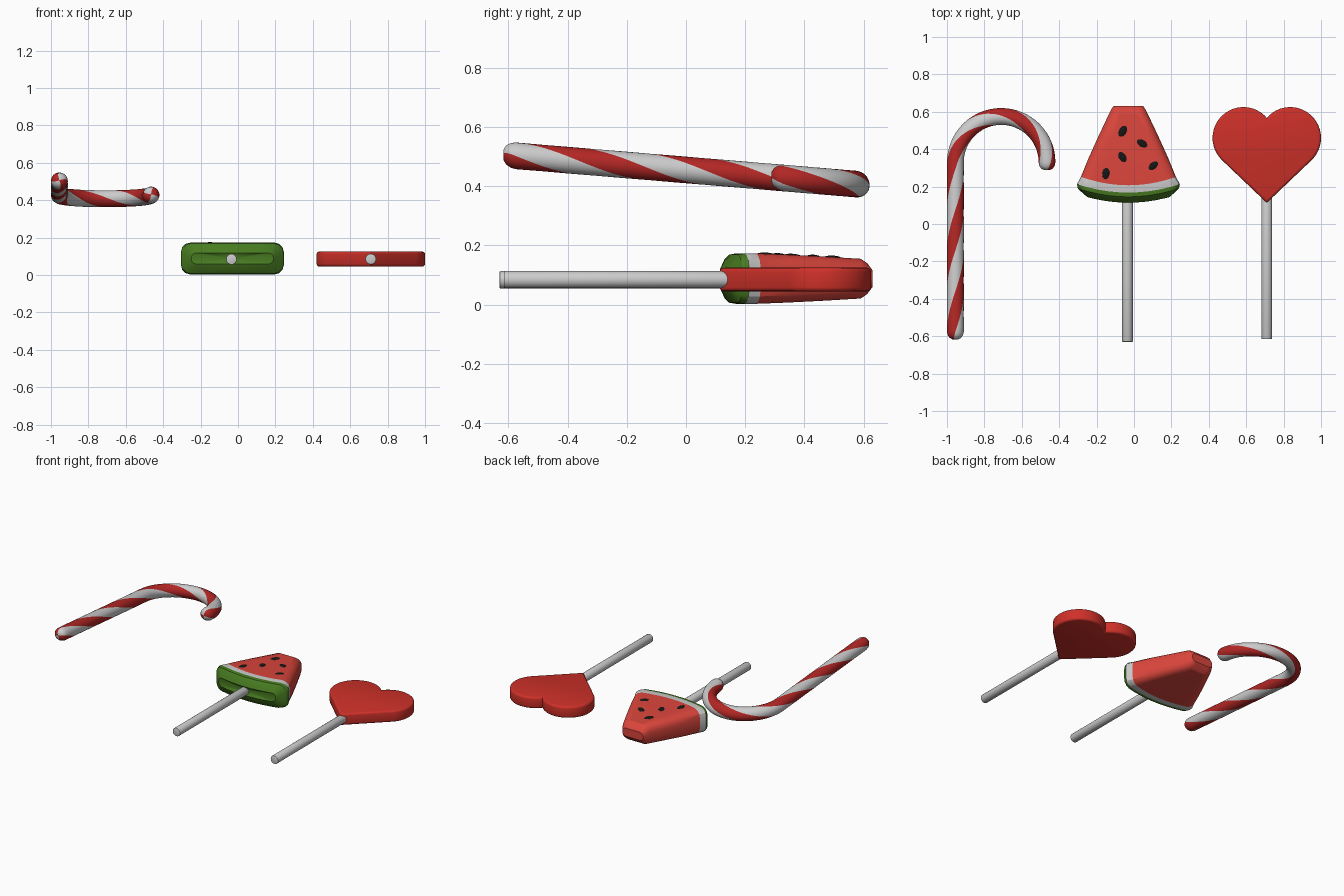
import bpy, bmesh
from math import sin, cos, pi, radians, sqrt
from mathutils import Vector

if "Cube" in bpy.data.objects:
    bpy.data.objects.remove(bpy.data.objects["Cube"])


def material(name, rgb):
    m = bpy.data.materials.new(name)
    m.diffuse_color = (*rgb, 1)
    m.use_nodes = True
    m.node_tree.nodes["Principled BSDF"].inputs["Base Color"].default_value = m.diffuse_color
    return m


RED = material("candy_red", (0.62, 0.03, 0.022))
STRIPE = material("stripe_red", (0.45, 0.02, 0.018))
FLESH = material("melon_red", (0.7, 0.06, 0.045))
GREEN = material("rind_green", (0.065, 0.2, 0.015))
WHITE = material("white", (0.62, 0.62, 0.62))
BLACK = material("seed_black", (0.008, 0.008, 0.008))


def finish(bm, name, mats, angle=35):
    bmesh.ops.recalc_face_normals(bm, faces=bm.faces[:])
    me = bpy.data.meshes.new(name)
    bm.to_mesh(me)
    bm.free()
    ob = bpy.data.objects.new(name, me)
    bpy.context.collection.objects.link(ob)
    for m in mats:
        me.materials.append(m)
    smooth(ob, angle)
    return ob


def smooth(ob, angle):
    bpy.ops.object.select_all(action='DESELECT')
    ob.select_set(True)
    bpy.context.view_layer.objects.active = ob
    bpy.ops.object.shade_smooth_by_angle(angle=radians(angle))


def loft(bm, rings, mat_of):
    """Skin closed rings; both ends are fanned to their centres."""
    vs = [[bm.verts.new(p) for p in r] for r in rings]
    n = len(rings[0])
    for i in range(len(vs) - 1):
        for j in range(n):
            k = (j + 1) % n
            f = bm.faces.new((vs[i][j], vs[i][k], vs[i + 1][k], vs[i + 1][j]))
            f.material_index = mat_of(i, j)
    for i in (0, -1):
        c = bm.verts.new(sum(rings[i], Vector()) / n)
        row = 0 if i == 0 else len(vs) - 2
        for j in range(n):
            f = bm.faces.new((vs[i][j], vs[i][(j + 1) % n], c))
            f.material_index = mat_of(row, j)


# Candy cane: twisted tube in a slightly tilted plane
def candy_cane():
    r, R, cx, cy, y0, sides = 0.045, 0.245, -0.71, 0.33, -0.575, 24
    pitch, s_red = 0.87, -0.25
    cap = [(0.042, 0.35), (0.033, 0.7), (0.018, 0.92)]
    stations = [(y0 - d, f) for d, f in cap]
    stations += [(y0 + (cy - y0) * i / 30, 1) for i in range(30)]
    stations += [(cy + R * pi * i / 32, 1) for i in range(33)]
    end = cy + R * pi
    stations += [(end + d, f) for d, f in reversed(cap)]
    rings = []
    for s, f in stations:
        th = pi - min(max(s - cy, 0), R * pi) / R
        t = Vector((sin(th), -cos(th), 0))
        c = Vector((cx + R * cos(th), cy + R * sin(th), 0))
        c += t * (min(s - cy, 0) + max(s - end, 0))
        side = Vector((t.y, -t.x, 0))
        ring = []
        for j in range(sides):
            a = 2 * pi * j / sides - 2 * pi * (s - s_red) / pitch
            p = c + (side * cos(a) + Vector((0, 0, sin(a)))) * r * f
            p.z += 0.455 - 0.083 * p.y
            ring.append(p)
        rings.append(ring)
    bm = bmesh.new()
    loft(bm, rings, lambda i, j: 0 if cos(4 * pi * (j + 0.5) / sides) > 0 else 1)
    finish(bm, "candy_cane", [STRIPE, WHITE], 50)


# Watermelon wedge: rounded-rectangle sections, curved towards the rind
def melon():
    cx, cz = -0.03, 0.088
    # y, half width, half thickness, corner radius, edge lift
    rows = [(0.114, 0.22, 0.030, 0.028, 0.03), (0.130, 0.255, 0.066, 0.04, 0.045),
            (0.145, 0.270, 0.081, 0.05, 0.045), (0.168, 0.275, 0.085, 0.05, 0.045),
            (0.207, 0.254, 0.085, 0.05, 0.045), (0.32, 0.214, 0.081, 0.05, 0.03),
            (0.45, 0.162, 0.075, 0.05, 0.015), (0.59, 0.103, 0.067, 0.045, 0),
            (0.612, 0.092, 0.052, 0.035, 0), (0.63, 0.080, 0.028, 0.025, 0)]
    rings = []
    for y, w, t, c, lift in rows:
        pts = []
        for q in range(4):
            sx, sz = ((1, 1), (-1, 1), (-1, -1), (1, -1))[q]
            for k in range(4):
                a = q * pi / 2 + k * pi / 6
                pts.append((sx * (w - c) + c * cos(a), sz * (t - c) + c * sin(a)))
            if q in (0, 2):
                pts += [(sx * (w - c) * (1 - i / 4), sz * t) for i in range(1, 8)]
        rings.append([Vector((cx + x, y + lift * (x / w) ** 2, cz + z)) for x, z in pts])
    bm = bmesh.new()
    loft(bm, rings, lambda i, j: 0 if i < 3 else 1 if i < 4 else 2)
    finish(bm, "watermelon_slice", [GREEN, WHITE, FLESH], 30)

    for i, (x, y, rot) in enumerate([(-0.06, 0.495, -30), (0.042, 0.43, 60), (-0.063, 0.358, 30),
                                     (0.105, 0.312, -50), (-0.15, 0.27, -8)]):
        z = 0.173 - 0.045 * (y - 0.207)
        bpy.ops.mesh.primitive_uv_sphere_add(segments=14, ring_count=8, radius=1,
                                             location=(x, y, z - 0.003),
                                             rotation=(radians(-2.5), 0, radians(rot)))
        ob = bpy.context.object
        ob.name = f"seed_{i + 1}"
        ob.scale = (0.021, 0.035, 0.009)
        ob.data.materials.append(BLACK)
        smooth(ob, 60)


# Heart candy: two lobe arcs meeting at a notch and a point
def heart():
    cx, r, dx, cy = 0.71, 0.165, 0.125, 0.46
    a0 = pi - 0.69
    notch = cy + sqrt(r * r - dx * dx)
    right = []
    start, stop = 0.71 + pi, radians(-45)
    start = pi - math_acos(dx / r)
    for i in range(1, 25):
        a = start + (stop - start) * i / 24
        right.append((dx + r * cos(a), cy + r * sin(a)))
    outline = [(0, notch)] + right + [(0, 0.113)] + [(-x, y) for x, y in reversed(right)]
    bm = bmesh.new()
    f = bm.faces.new([bm.verts.new((cx + x, y, 0.045)) for x, y in outline])
    ext = bmesh.ops.extrude_face_region(bm, geom=[f])
    bmesh.ops.translate(bm, vec=(0, 0, 0.08),
                        verts=[v for v in ext["geom"] if isinstance(v, bmesh.types.BMVert)])
    rim = [e for e in bm.edges if abs(e.verts[0].co.z - e.verts[1].co.z) < 1e-5]
    bmesh.ops.bevel(bm, geom=rim, offset=0.014, segments=3, profile=0.5, affect='EDGES')
    finish(bm, "heart_candy", [RED], 35)


def math_acos(v):
    from math import acos
    return acos(v)


# Lollipop sticks
def stick(name, x, y0, y1, z):
    bpy.ops.mesh.primitive_cylinder_add(vertices=24, radius=0.029, depth=y1 - y0,
                                        location=(x, (y0 + y1) / 2, z), rotation=(pi / 2, 0, 0))
    ob = bpy.context.object
    ob.name = name
    bm = bmesh.new()
    bm.from_mesh(ob.data)
    rim = [e for e in bm.edges if abs(e.verts[0].co.z - e.verts[1].co.z) < 1e-5]
    bmesh.ops.bevel(bm, geom=rim, offset=0.004, segments=2, profile=0.5, affect='EDGES')
    bm.to_mesh(ob.data)
    bm.free()
    ob.data.materials.append(WHITE)
    smooth(ob, 40)


candy_cane()
melon()
heart()
stick("melon_stick", -0.035, -0.63, 0.16, 0.084)
stick("heart_stick", 0.71, -0.615, 0.16, 0.085)
